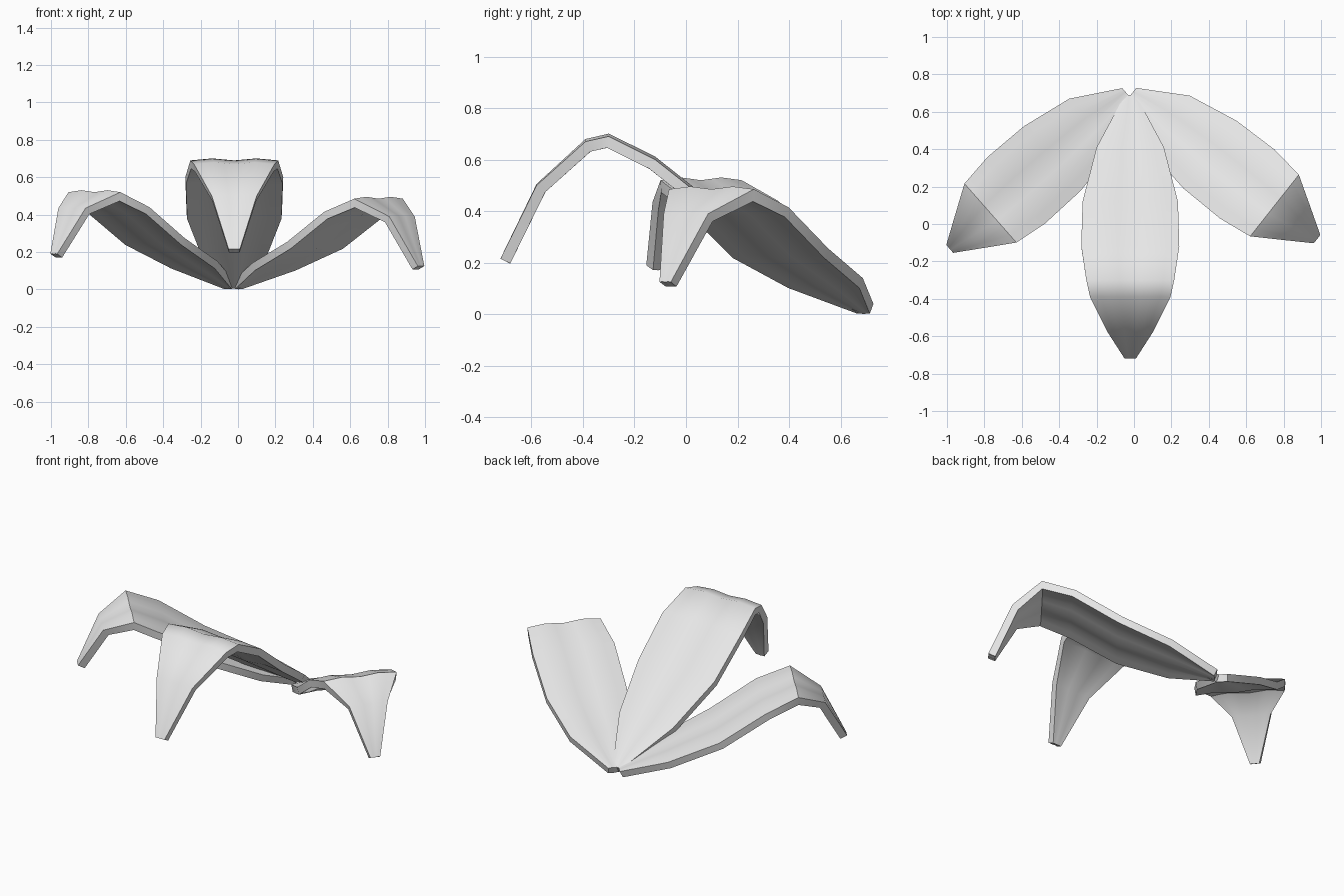
import bpy
import math
from mathutils import Vector

cube = bpy.data.objects.get("Cube")
if cube:
    bpy.data.objects.remove(cube, do_unlink=True)

grey = bpy.data.materials.new("pale_grey")
grey.use_nodes = True
colour = (0.8, 0.8, 0.8, 1)
grey.diffuse_color = colour
grey.node_tree.nodes["Principled BSDF"].inputs["Base Color"].default_value = colour

COLUMNS = 8     # quads across a leaf
RIPPLE = 0.012  # shallow double swell across the blade


def make_leaf(name, base, heading, reach, height, half_width):
    """Sweep a gently rippled cross-section along an arched spine."""
    angle = math.radians(heading)
    forward = Vector((math.cos(angle), math.sin(angle), 0))
    across = Vector((-forward.y, forward.x, 0))
    verts, faces = [], []
    for d, z, w in zip(reach, height, half_width):
        for j in range(COLUMNS + 1):
            t = 2 * j / COLUMNS - 1
            swell = RIPPLE * math.sin(math.pi * t) ** 2 * w / max(half_width)
            p = Vector((*base, z + swell)) + forward * d + across * (w * t)
            verts.append(p)
    row = COLUMNS + 1
    for i in range(len(reach) - 1):
        for j in range(COLUMNS):
            a = i * row + j
            faces.append((a, a + row, a + row + 1, a + 1))

    mesh = bpy.data.meshes.new(name)
    mesh.from_pydata(verts, [], faces)
    mesh.materials.append(grey)
    leaf = bpy.data.objects.new(name, mesh)
    bpy.context.collection.objects.link(leaf)

    # Thickness grows downward from the upper face
    solid = leaf.modifiers.new("thickness", "SOLIDIFY")
    solid.thickness = 0.042
    solid.offset = -1
    solid.use_even_offset = True

    bpy.ops.object.select_all(action="DESELECT")
    leaf.select_set(True)
    bpy.context.view_layer.objects.active = leaf
    bpy.ops.object.modifier_apply(modifier=solid.name)
    bpy.ops.object.shade_smooth_by_angle(angle=math.radians(40))
    return leaf


# Side leaves share one outline and differ in arch and heading
side_reach = [0, 0.25, 0.53, 0.785, 0.97, 1.13, 1.26]
side_width = [0.035, 0.18, 0.23, 0.235, 0.21, 0.11, 0.028]
make_leaf("left_leaf", (-0.01, 0.7), -38.3, side_reach,
          [0.04, 0.14, 0.255, 0.415, 0.485, 0.39, 0.125], side_width)
make_leaf("right_leaf", (-0.04, 0.7), 180 + 41.4, side_reach,
          [0.04, 0.15, 0.275, 0.44, 0.52, 0.435, 0.19], side_width)

# Longer, higher front leaf
make_leaf("front_leaf", (-0.02, 0.69), -90,
          [0, 0.28, 0.57, 0.81, 0.99, 1.08, 1.27, 1.41],
          [0.04, 0.22, 0.41, 0.6, 0.69, 0.67, 0.5, 0.215],
          [0.03, 0.18, 0.255, 0.262, 0.235, 0.215, 0.12, 0.03])
